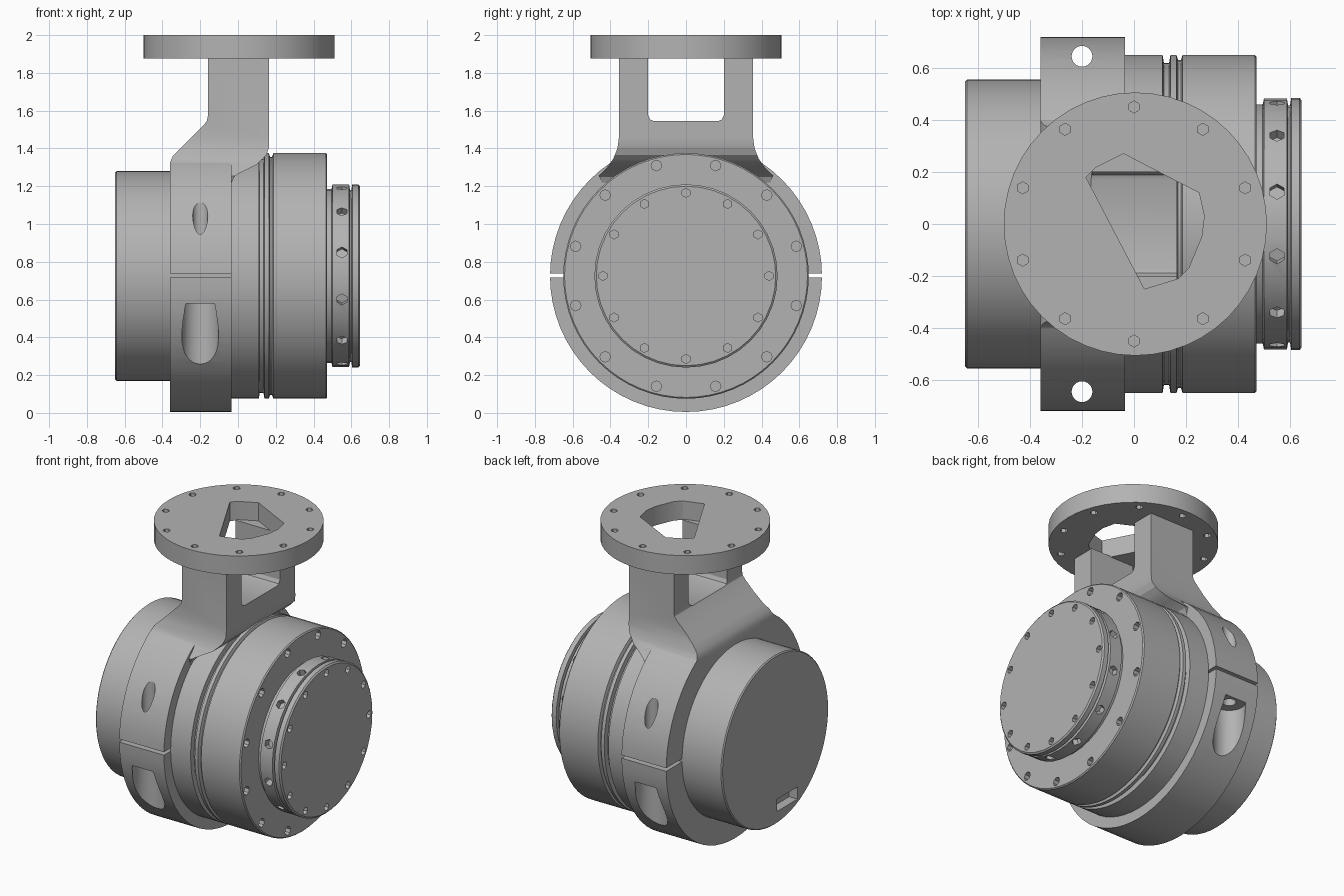
import bpy, bmesh
from math import sin, cos, pi, radians
from mathutils import Matrix, Vector

if "Cube" in bpy.data.objects:
    bpy.data.objects.remove(bpy.data.objects["Cube"])

AXIS_Z = 0.725  # height of the horizontal housing axis

metal = bpy.data.materials.new("plain grey metal")
metal.use_nodes = True
GREY = (0.45, 0.45, 0.45, 1)
metal.diffuse_color = GREY
metal.node_tree.nodes["Principled BSDF"].inputs["Base Color"].default_value = GREY


def finish(name, bm):
    bmesh.ops.recalc_face_normals(bm, faces=bm.faces)
    mesh = bpy.data.meshes.new(name)
    bm.to_mesh(mesh)
    bm.free()
    obj = bpy.data.objects.new(name, mesh)
    bpy.context.collection.objects.link(obj)
    mesh.materials.append(metal)
    return obj


def revolve(name, profile, closed=False, sides=64):
    """Spin an (x, radius) profile around the housing axis."""
    bm = bmesh.new()
    vs = [bm.verts.new((x, 0, AXIS_Z + r)) for x, r in profile]
    es = [bm.edges.new(p) for p in zip(vs, vs[1:])]
    if closed:
        es.append(bm.edges.new((vs[-1], vs[0])))
    bmesh.ops.spin(bm, geom=vs + es, cent=(0, 0, AXIS_Z), axis=(1, 0, 0),
                   angle=2 * pi, steps=sides, use_merge=True)
    bmesh.ops.remove_doubles(bm, verts=bm.verts, dist=1e-4)
    return finish(name, bm)


def prism(name, points, direction):
    """Extrude a closed outline of 3D points along a direction."""
    bm = bmesh.new()
    face = bm.faces.new([bm.verts.new(p) for p in points])
    ext = bmesh.ops.extrude_face_region(bm, geom=[face], use_keep_orig=True)
    moved = [g for g in ext["geom"] if isinstance(g, bmesh.types.BMVert)]
    bmesh.ops.translate(bm, verts=moved, vec=direction)
    return finish(name, bm)


def rods(name, specs, sides=24):
    """Several cylinders in one mesh: (centre, direction, radius, length)."""
    bm = bmesh.new()
    for centre, direction, radius, length in specs:
        turn = Vector(direction).to_track_quat('Z', 'Y').to_matrix().to_4x4()
        bmesh.ops.create_cone(bm, cap_ends=True, segments=sides, radius1=radius,
                              radius2=radius, depth=length,
                              matrix=Matrix.Translation(centre) @ turn)
    return finish(name, bm)


def box(name, lo, hi):
    pts = [(lo[0], lo[1], lo[2]), (hi[0], lo[1], lo[2]),
           (hi[0], hi[1], lo[2]), (lo[0], hi[1], lo[2])]
    return prism(name, pts, (0, 0, hi[2] - lo[2]))


def combine(obj, tool, operation='DIFFERENCE'):
    mod = obj.modifiers.new("cut", 'BOOLEAN')
    mod.operation, mod.object, mod.solver = operation, tool, 'EXACT'
    bpy.context.view_layer.objects.active = obj
    bpy.ops.object.modifier_apply(modifier=mod.name)
    bpy.data.objects.remove(tool)


def around(x, radius, angle):
    return (x, radius * cos(angle), AXIS_Z + radius * sin(angle))


# Housing: rear drum, grooved body and front rim in one turned profile
housing = revolve("housing", [
    (-0.65, 0), (-0.65, 0.548), (-0.643, 0.555), (-0.035, 0.555),
    (-0.035, 0.65), (0.11, 0.65), (0.115, 0.62), (0.135, 0.62),
    (0.14, 0.65), (0.163, 0.65), (0.17, 0.63), (0.18, 0.63),
    (0.187, 0.65), (0.465, 0.65), (0.472, 0.643), (0.472, 0)])
combine(housing, rods("rim_holes", [
    (around(0.472, 0.605, radians(15 + 30 * i)), (1, 0, 0), 0.028, 0.08)
    for i in range(12)], 8))
combine(housing, box("port", (-0.7, -0.23, 0.25), (-0.59, -0.02, 0.33)))

# Output flange with a narrow groove, face holes and radial holes
flange = revolve("output_flange", [
    (0.45, 0), (0.45, 0.46), (0.495, 0.46), (0.5, 0.483), (0.588, 0.483),
    (0.593, 0.455), (0.6, 0.455), (0.605, 0.485), (0.637, 0.485),
    (0.645, 0.475), (0.645, 0)], sides=40)
combine(flange, rods("face_holes", [
    (around(0.645, 0.44, radians(30 * i)), (1, 0, 0), 0.024, 0.06)
    for i in range(12)], 6))
combine(flange, rods("radial_holes", [
    (around(0.55, 0.48, radians(15 + 30 * i)),
     (0, cos(radians(15 + 30 * i)), sin(radians(15 + 30 * i))), 0.03, 0.08)
    for i in range(12)], 6))

# Clamp ring and arm, joined into one bracket
bracket = revolve("clamp_bracket", [(-0.36, 0.53), (-0.36, 0.72),
                                    (-0.035, 0.72), (-0.035, 0.53)], True)
half = [(0.2, 1.88), (0.355, 1.88), (0.355, 1.46), (0.363, 1.4), (0.385, 1.345),
        (0.42, 1.295), (0.46, 1.255), (0.4, 1.1)]
floor = [(0.17, 1.545), (0.188, 1.552), (0.2, 1.575)]
outline = floor + half
outline = outline + [(-y, z) for y, z in reversed(outline)]
arm = prism("arm", [(-0.36, y, z) for y, z in outline], (0.525, 0, 0))
combine(bracket, arm, 'UNION')

# Trim the bracket to its offset side silhouette
side = [(-0.4, -0.1), (-0.4, 1.27), (-0.36, 1.325), (-0.345, 1.36), (-0.18, 1.525),
        (-0.165, 1.545), (-0.16, 1.57), (-0.16, 1.9), (0.17, 1.9), (0.166, 1.41),
        (0.15, 1.365), (0.1, 1.315), (0, 1.265), (-0.02, 1.25), (-0.034, 1.22),
        (-0.034, -0.1)]
combine(bracket, prism("silhouette", [(x, -1, z) for x, z in side], (0, 2, 0)),
        'INTERSECT')

# Clamp split, bolt holes and bolt pockets on both sides
for s in (-1, 1):
    combine(bracket, box("split", (-0.5, s * 0.67 - 0.2, 0.718),
                         (0.1, s * 0.67 + 0.2, 0.738)))
    combine(bracket, rods("bolt_hole", [((-0.2, s * 0.645, 0.8), (0, 0, 1), 0.04, 1)]))
    combine(bracket, rods("bolt_pocket",
                          [((-0.2, s * 0.645, 0.24), (0, 0, 1), 0.097, 0.68)], 32))

# Mounting plate with an uneven opening and a circle of holes
plate = rods("mounting_plate", [((0.005, 0, 1.9375), (0, 0, 1), 0.506, 0.125)], 48)
opening = [(-0.185, 0.18), (-0.15, 0.215), (-0.04, 0.27), (0.25, 0.12), (0.27, 0.03),
           (0.26, -0.05), (0.21, -0.17), (0.17, -0.21), (0.04, -0.25)]
combine(plate, prism("opening", [(x, y, 1.8) for x, y in opening], (0, 0, 0.3)))
combine(plate, rods("plate_holes", [
    ((0.45 * cos(radians(18 + 36 * i)), 0.45 * sin(radians(18 + 36 * i)), z),
     (0, 0, 1), 0.023, 0.06) for i in range(10) for z in (1.875, 2)], 6))

# Smooth the turned surfaces and keep the machined edges sharp
for obj in (housing, flange, bracket, plate):
    bpy.ops.object.select_all(action='DESELECT')
    obj.select_set(True)
    bpy.context.view_layer.objects.active = obj
    bpy.ops.object.shade_smooth_by_angle(angle=radians(25))
